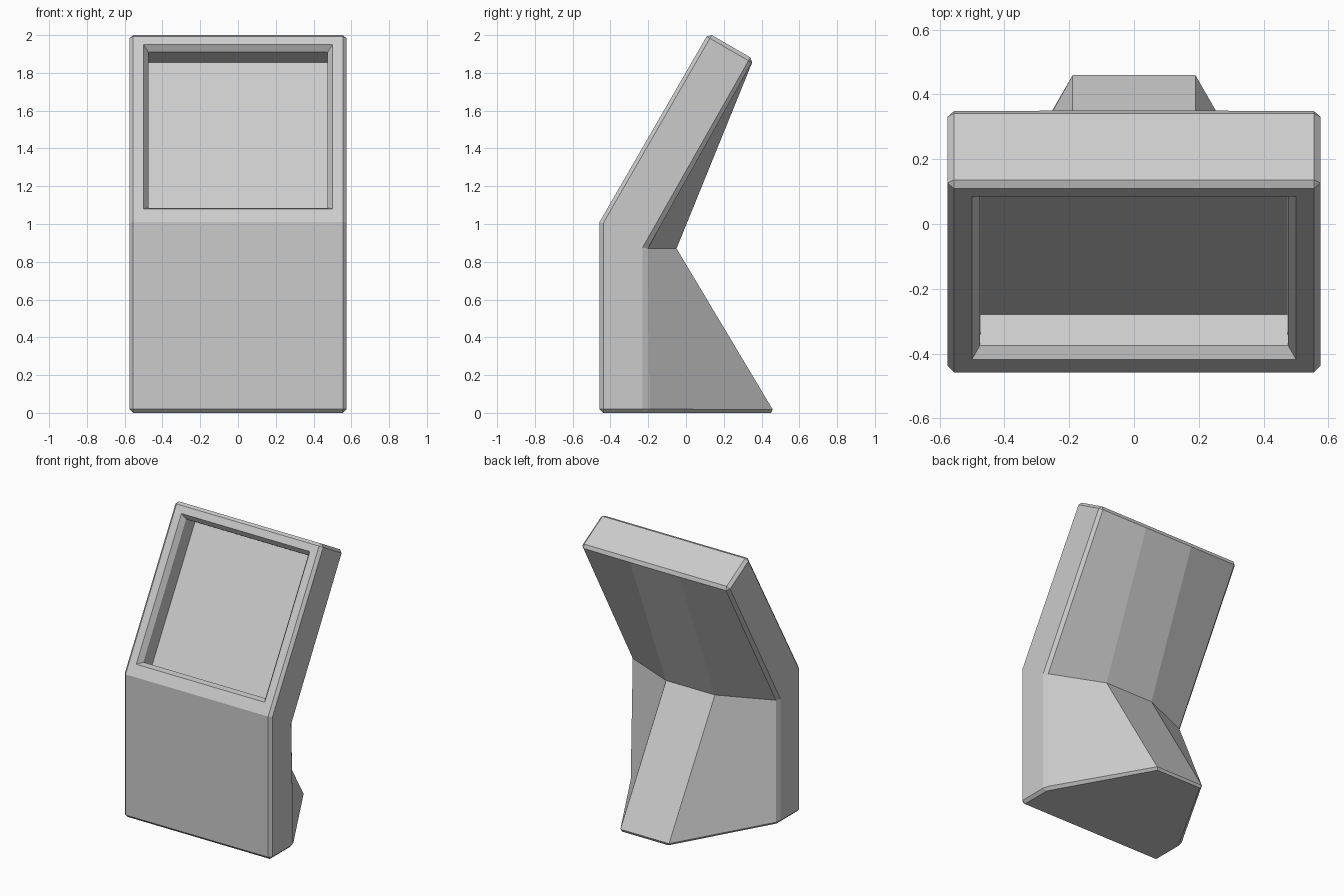
import bpy, bmesh
from mathutils import Vector

if "Cube" in bpy.data.objects:
    bpy.data.objects.remove(bpy.data.objects["Cube"])

W, C = 0.575, 0.19          # half widths: body, rear spine
CUT = 0.02                  # edge chamfer
bm = bmesh.new()

# Side outline (y, z), counter-clockwise from the front bottom
OUT = [(-0.458, 0), (-0.458, 1.01), (0.119, 2.01), (0.358, 1.872), (-0.21, 0.87), (-0.21, 0)]
# Spine outline: top, waist, foot
SPINE = [(0.358, 1.872), (-0.05, 0.87), (0.47, 0)]


def column(x, pts):
    return [bm.verts.new((x, y, z)) for y, z in pts]


L, R = column(-W, OUT), column(W, OUT)
SL, SR = column(-C, SPINE), column(C, SPINE)

# Sides, front panels, top and bottom
sides = [bm.faces.new(L), bm.faces.new(R)]
for i in (0, 1):
    bm.faces.new((L[i], R[i], R[i + 1], L[i + 1]))
top = bm.faces.new((L[2], R[2], R[3], SR[0], SL[0], L[3]))
bottom = bm.faces.new((L[0], R[0], R[5], SR[2], SL[2], L[5]))

# Folded back: three strips above and three below the waist
cols = [L[3:6], SL, SR, R[3:6]]
for a, b in zip(cols, cols[1:]):
    for i in (0, 1):
        bm.faces.new((a[i], b[i], b[i + 1], a[i + 1]))
bmesh.ops.recalc_face_normals(bm, faces=bm.faces[:])

# Chamfer the borders of the sides, top and bottom
edges = list({e for f in sides + [top, bottom] for e in f.edges})
bmesh.ops.bevel(bm, geom=edges, offset=CUT, offset_type='OFFSET', segments=1,
                profile=0.5, affect='EDGES', clamp_overlap=False)
bm.normal_update()

# Screen recess: opening, sloped rim, floor
up = Vector((0, 0.5, 0.866))
inward = Vector((0, 0.866, -0.5))
bend = Vector((0, -0.458, 1.01))
screen = max((f for f in bm.faces if f.normal.dot(inward) < -0.99), key=lambda f: f.calc_area())
for half, low, high, depth in ((0.50, 0.081, 1.085, 0), (0.475, 0.107, 1.059, 0.035),
                               (0.473, 0.107, 1.059, 0.145)):
    bmesh.ops.inset_individual(bm, faces=[screen], thickness=0.02)
    mid = screen.calc_center_median().z
    for v in screen.verts:
        u = high if v.co.z > mid else low
        x = half if v.co.x > 0 else -half
        v.co = bend + up * u + inward * depth + Vector((x, 0, 0))

bm.normal_update()
mesh = bpy.data.meshes.new("kiosk_body")
bm.to_mesh(mesh)
bm.free()
body = bpy.data.objects.new("kiosk_body", mesh)
bpy.context.collection.objects.link(body)
